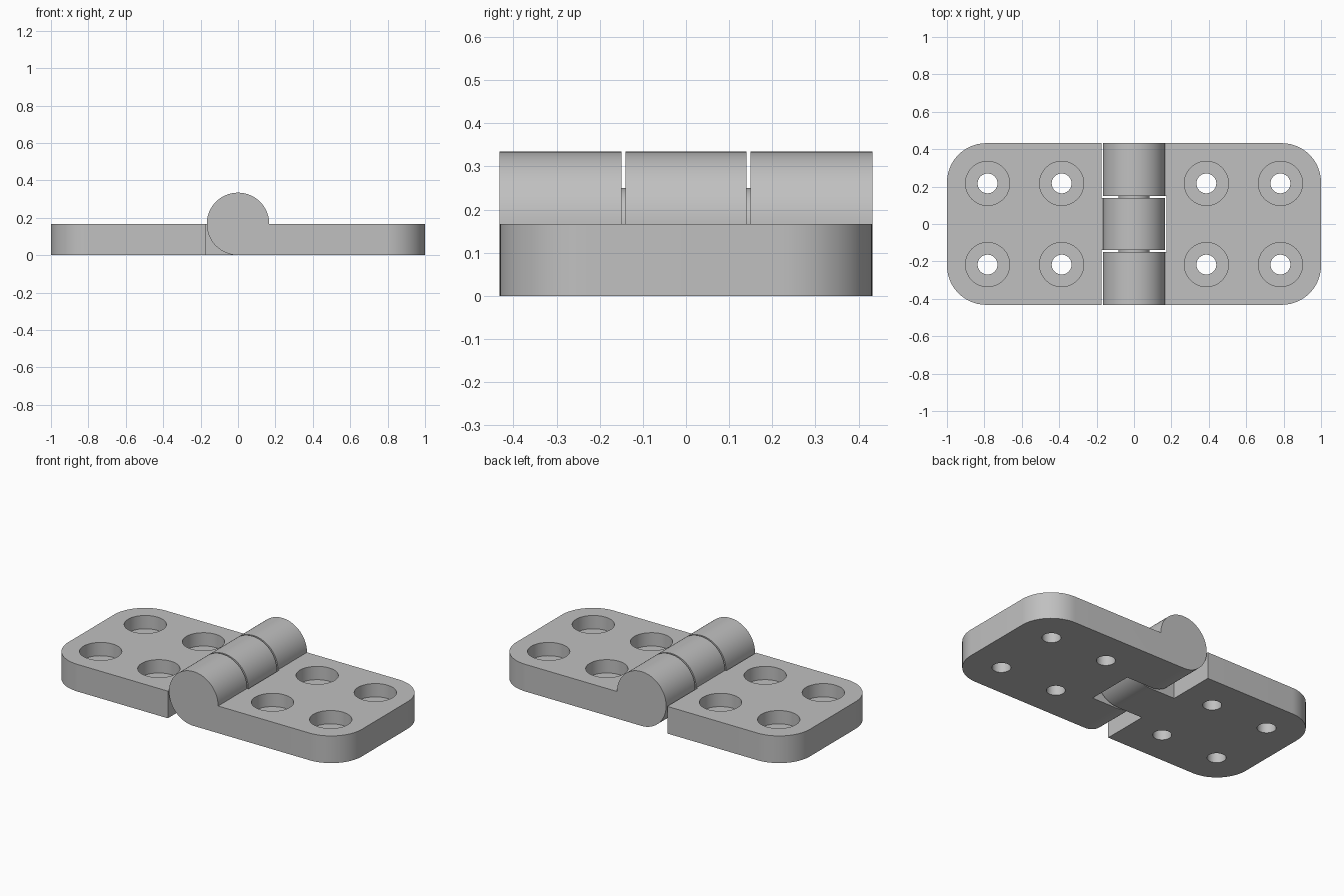
import bpy, bmesh, math
from mathutils import Matrix

cube = bpy.data.objects.get("Cube")
if cube:
    bpy.data.objects.remove(cube, do_unlink=True)

R = 0.167          # knuckle radius and leaf thickness
HALF = 0.432       # half width along the hinge axis
CORNER = 0.21
CLEAR = 0.175      # leaf edge facing the other leaf's knuckle
BORE_FLOOR = 0.085

grey = bpy.data.materials.new("grey metal")
grey.use_nodes = True
colour = (0.53, 0.53, 0.53, 1)
grey.diffuse_color = colour
grey.node_tree.nodes["Principled BSDF"].inputs["Base Color"].default_value = colour


def make_object(name, bm):
    bmesh.ops.recalc_face_normals(bm, faces=bm.faces)
    mesh = bpy.data.meshes.new(name)
    bm.to_mesh(mesh)
    bm.free()
    mesh.materials.append(grey)
    obj = bpy.data.objects.new(name, mesh)
    bpy.context.collection.objects.link(obj)
    return obj


def activate(obj):
    bpy.ops.object.select_all(action='DESELECT')
    obj.select_set(True)
    bpy.context.view_layer.objects.active = obj


def add_box(bm, x0, x1, y0, y1):
    size = Matrix.Diagonal((x1 - x0, y1 - y0, 2, 1))
    place = Matrix.Translation(((x0 + x1) / 2, (y0 + y1) / 2, 0))
    bmesh.ops.create_cube(bm, size=1, matrix=place @ size)


def hole_cutter(name, side, radius, z0, z1):
    bm = bmesh.new()
    for x in (0.387, 0.783):
        for y in (-0.217, 0.217):
            bmesh.ops.create_cone(bm, cap_ends=True, segments=48, radius1=radius,
                                  radius2=radius, depth=z1 - z0,
                                  matrix=Matrix.Translation((side * x, y, (z0 + z1) / 2)))
    return make_object(name, bm)


def leaf_body(name, side):
    # Side profile: flat leaf running tangent into the round knuckle
    steps = 72
    outline = [(1, 0), (1, R)]
    for i in range(steps + 1):
        a = math.pi * 1.5 * i / steps
        outline.append((R * math.cos(a), R + R * math.sin(a)))
    bm = bmesh.new()
    face = bm.faces.new([bm.verts.new((side * x, -HALF, z)) for x, z in outline])
    swept = bmesh.ops.extrude_face_region(bm, geom=[face])["geom"]
    bmesh.ops.translate(bm, vec=(0, 2 * HALF, 0),
                        verts=[v for v in swept if isinstance(v, bmesh.types.BMVert)])
    bmesh.ops.recalc_face_normals(bm, faces=bm.faces)
    # Round the two outer vertical corners
    corners = [e for e in bm.edges if all(abs(v.co.x) > 0.99 for v in e.verts)
               and abs(e.verts[0].co.z - e.verts[1].co.z) > 0.1]
    bmesh.ops.bevel(bm, geom=corners, offset=CORNER, segments=20, profile=0.5,
                    affect='EDGES')
    return make_object(name, bm)


def build_leaf(name, side, gaps):
    leaf = leaf_body(name, side)
    # Clearance for the other leaf's knuckles
    bm = bmesh.new()
    for y0, y1 in gaps:
        x0, x1 = sorted((-side * 0.5, side * CLEAR))
        add_box(bm, x0, x1, y0, y1)
    cutters = [make_object("knuckle_clearance", bm),
               hole_cutter("counterbores", side, 0.118, BORE_FLOOR, 0.5),
               hole_cutter("screw_holes", side, 0.053, -0.5, 0.4)]
    activate(leaf)
    for cutter in cutters:
        cutter.hide_render = True
        mod = leaf.modifiers.new("cut", 'BOOLEAN')
        mod.operation = 'DIFFERENCE'
        mod.solver = 'EXACT'
        mod.object = cutter
        bpy.ops.object.modifier_apply(modifier=mod.name)
        bpy.data.objects.remove(cutter, do_unlink=True)
    bpy.ops.object.shade_smooth_by_angle(angle=math.radians(30))


build_leaf("left_leaf", 1, [(-0.15, 0.15)])
build_leaf("right_leaf", -1, [(-1, -0.14), (0.14, 1)])

# Pin, seen in the gaps between the knuckles
bm = bmesh.new()
bmesh.ops.create_cone(bm, cap_ends=True, segments=48, radius1=0.083, radius2=0.083, depth=0.5,
                      matrix=Matrix.Translation((0, 0, R)) @ Matrix.Rotation(math.pi / 2, 4, 'X'))
pin = make_object("hinge_pin", bm)
activate(pin)
bpy.ops.object.shade_smooth_by_angle(angle=math.radians(30))
